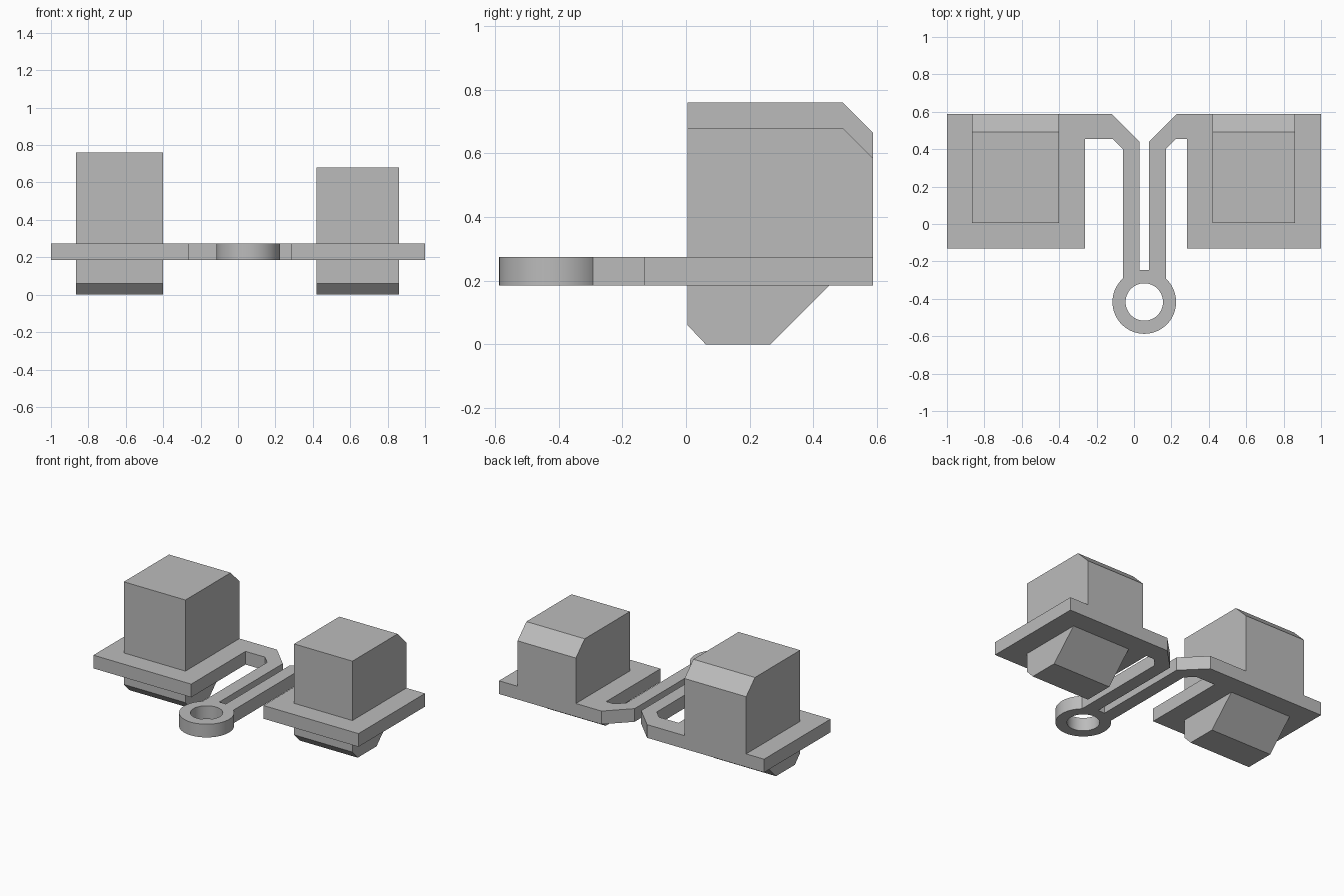
import bpy
import bmesh
from math import sin, cos, asin, pi

if "Cube" in bpy.data.objects:
    bpy.data.objects.remove(bpy.data.objects["Cube"])

grey = bpy.data.materials.new("plain grey")
grey.use_nodes = True
colour = (0.5, 0.5, 0.5, 1)
grey.diffuse_color = colour
grey.node_tree.nodes["Principled BSDF"].inputs["Base Color"].default_value = colour

PLATE_Z, PLATE_TOP, BACK = 0.185, 0.275, 0.587
RING_X, RING_Y, RING_R, HOLE_R = 0.055, -0.417, 0.17, 0.1
ARM = 0.115  # outer half width of the twin arms


def add_object(name, data):
    obj = bpy.data.objects.new(name, data)
    bpy.context.collection.objects.link(obj)
    return obj


def arc(radius, start, end, steps):
    angles = [start + (end - start) * i / steps for i in range(steps + 1)]
    return [(RING_X + radius * sin(a), RING_Y + radius * cos(a)) for a in angles]


def side(sign, outer, inner):
    """Half of the plate outline, from the slot end round to the ring."""
    rel = [(0.025, -0.245), (0.025, 0.44), (0.172, BACK)]
    pad = [(outer, BACK), (outer, -0.13), (inner, -0.13), (inner, 0.455)]
    arm = [(0.17, 0.455), (ARM, 0.4)]
    place = lambda pts: [(RING_X + sign * x, y) for x, y in pts]
    return place(rel) + pad + place(arm)


# Flat base: two pads joined by twin arms and a ring
join = asin(ARM / RING_R)
outline = side(1, 1, 0.283) + arc(RING_R, join, 2 * pi - join, 64)
outline += side(-1, -1, -0.262)[::-1]
hole = arc(HOLE_R, 0, 2 * pi, 64)[:-1]

curve = bpy.data.curves.new("base_outline", "CURVE")
curve.dimensions = "2D"
curve.fill_mode = "BOTH"
curve.extrude = (PLATE_TOP - PLATE_Z) / 2
for points in (outline, hole):
    spline = curve.splines.new("POLY")
    spline.points.add(len(points) - 1)
    for point, (x, y) in zip(spline.points, points):
        point.co = (x, y, 0, 1)
    spline.use_cyclic_u = True
curve.materials.append(grey)
base = add_object("base_plate_with_ring", curve)
base.location.z = (PLATE_Z + PLATE_TOP) / 2
bpy.context.view_layer.objects.active = base
base.select_set(True)
bpy.ops.object.convert(target="MESH")
bpy.ops.object.shade_smooth_by_angle()


# Chamfered blocks passing through the pads
def block(name, left, right, top):
    profile = [(0.005, 0.06), (0.062, 0), (0.265, 0), (0.45, PLATE_Z),
               (BACK, PLATE_TOP), (BACK, top - 0.095), (0.492, top), (0.005, top)]
    bm = bmesh.new()
    face = bm.faces.new([bm.verts.new((left, y, z)) for y, z in profile])
    moved = bmesh.ops.extrude_face_region(bm, geom=[face])["geom"]
    verts = [v for v in moved if isinstance(v, bmesh.types.BMVert)]
    bmesh.ops.translate(bm, verts=verts, vec=(right - left, 0, 0))
    bmesh.ops.recalc_face_normals(bm, faces=bm.faces)
    mesh = bpy.data.meshes.new(name)
    bm.to_mesh(mesh)
    bm.free()
    mesh.materials.append(grey)
    add_object(name, mesh)


block("right_tall_block", -0.865, -0.4, 0.76)
block("left_short_block", 0.42, 0.86, 0.68)
